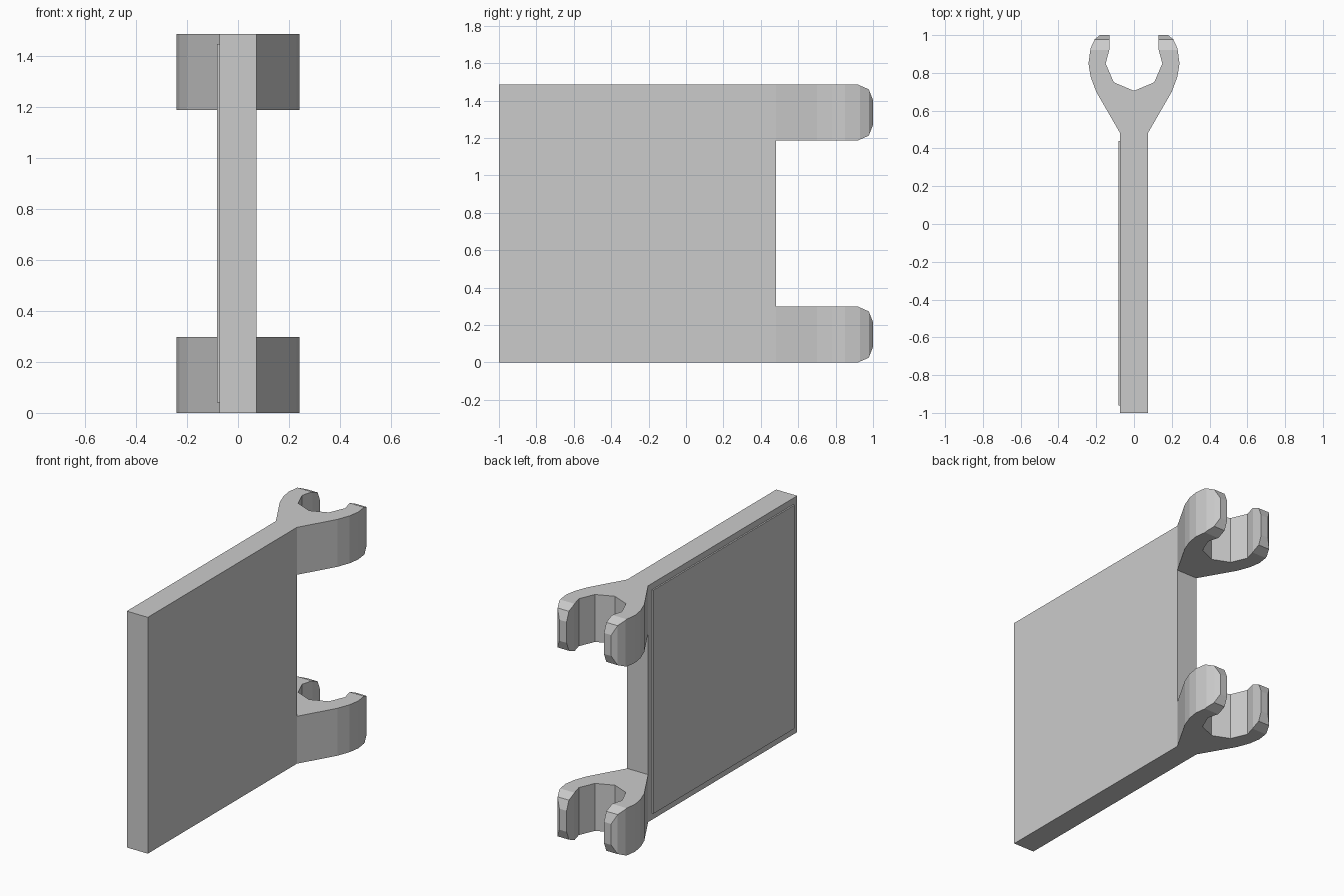
import bpy
import bmesh
from mathutils import Vector

cube = bpy.data.objects.get("Cube")
if cube:
    bpy.data.objects.remove(cube, do_unlink=True)

grey = bpy.data.materials.new("light_grey")
grey.use_nodes = True
colour = (0.6, 0.6, 0.6, 1)
grey.diffuse_color = colour
grey.node_tree.nodes["Principled BSDF"].inputs["Base Color"].default_value = colour

HEIGHT = 1.485
CLIP_HEIGHT = 0.298
HALF = 0.073
NECK = 0.48


def add_object(name, bm):
    bmesh.ops.recalc_face_normals(bm, faces=bm.faces)
    mesh = bpy.data.meshes.new(name)
    bm.to_mesh(mesh)
    bm.free()
    mesh.materials.append(grey)
    obj = bpy.data.objects.new(name, mesh)
    bpy.context.collection.objects.link(obj)
    return obj


def box(name, low, high):
    bm = bmesh.new()
    bmesh.ops.create_cube(bm, size=1)
    low, high = Vector(low), Vector(high)
    bmesh.ops.scale(bm, vec=high - low, verts=bm.verts)
    bmesh.ops.translate(bm, vec=(low + high) / 2, verts=bm.verts)
    return add_object(name, bm)


def clip(name, base):
    # One half of the open jaw, from the neck round the tip to the throat
    side = [(HALF, NECK), (0.2, 0.70), (0.23, 0.78), (0.241, 0.85), (0.23, 0.93),
            (0.208, 0.978), (0.18, 1.0), (0.13, 1.0), (0.13, 0.925),
            (0.15, 0.85), (0.107, 0.75)]
    outline = side + [(0, 0.705)] + [(-x, y) for x, y in reversed(side)]
    bm = bmesh.new()
    face = bm.faces.new([bm.verts.new((x, y, 0)) for x, y in outline])
    up = bmesh.ops.extrude_face_region(bm, geom=[face])["geom"]
    top = [v for v in up if isinstance(v, bmesh.types.BMVert)]
    bmesh.ops.translate(bm, vec=(0, 0, CLIP_HEIGHT), verts=top)
    # Round the tips above and below with two chamfers each
    corner = [(0.92, 0), (0.977, 0.025), (1.0, 0.083)]
    for flip in (False, True):
        for (y0, z0), (y1, z1) in zip(corner, corner[1:]):
            point = Vector((0, y0, CLIP_HEIGHT - z0 if flip else z0))
            normal = Vector((0, z1 - z0, (y1 - y0) * (1 if flip else -1)))
            bmesh.ops.bisect_plane(
                bm, geom=bm.verts[:] + bm.edges[:] + bm.faces[:], dist=0.0001,
                plane_co=point, plane_no=normal.normalized(), clear_outer=True)
            rim = [e for e in bm.edges if e.is_boundary]
            bmesh.ops.holes_fill(bm, edges=rim, sides=0)
    bmesh.ops.translate(bm, vec=(0, 0, base), verts=bm.verts)
    return add_object(name, bm)


# Flat panel with a thin raised plate on its right side
box("panel", (-HALF, -1, 0), (HALF, NECK, HEIGHT))
box("raised_plate", (-HALF - 0.0095, -0.96, 0.04), (-HALF, 0.44, HEIGHT - 0.04))

# Two clips at the back edge
clip("lower_clip", 0)
clip("upper_clip", HEIGHT - CLIP_HEIGHT)
